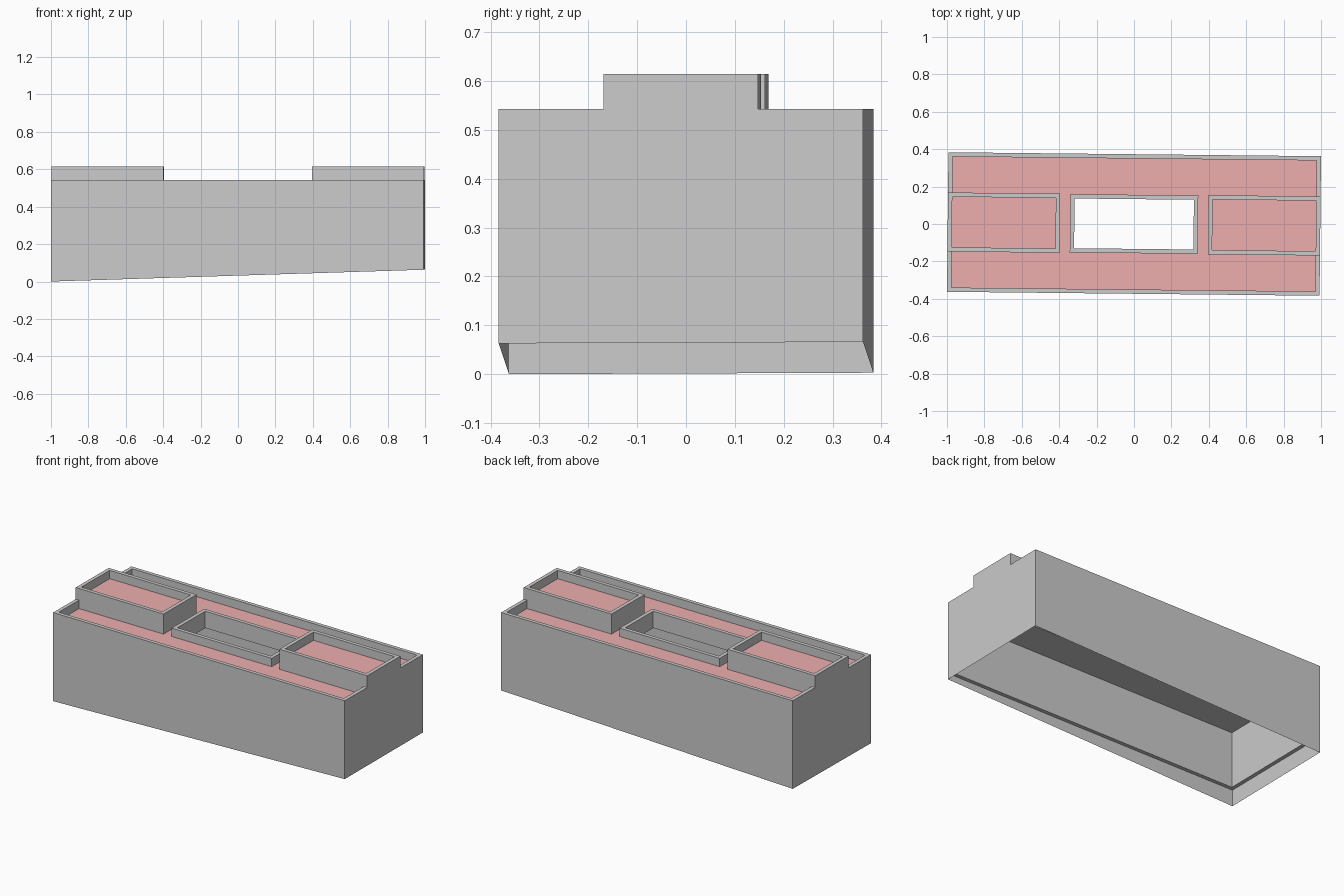
import bpy, bmesh
from math import pi

if "Cube" in bpy.data.objects:
    bpy.data.objects.remove(bpy.data.objects["Cube"])

TURN = -0.0105                      # the whole building is turned slightly
HX, HY, T = 0.996, 0.373, 0.023     # half length, half width, wall thickness
BX, BY = 0.396, 0.158               # inner end and half width of the raised blocks
CX, CY = 0.342, 0.156               # outer half size of the courtyard rim
LEDGE, CEIL, ROOF, RIM = 0.10, 0.44, 0.492, 0.543
STEP = 0.072                        # extra height of the raised blocks


def section(x, y):
    """Bottom and top of the solid at a plan position, None when empty."""
    x, y = abs(x), abs(y)
    if x > HX or y > HY or (x < CX - T and y < CY - T):
        return None
    outer = x > HX - T or y > HY - T
    bottom = LEDGE if outer else CEIL
    if x > BX and y < BY:                               # raised end block
        if outer or x < BX + T or y > BY - T:
            return bottom, RIM + STEP
        return CEIL + STEP, ROOF + STEP
    if outer or (x < CX and y < CY):                    # parapet, court rim
        return bottom, RIM
    return CEIL, ROOF


def finish(bm, name, mats=()):
    mesh = bpy.data.meshes.new(name)
    bm.to_mesh(mesh)
    bm.free()
    for m in mats:
        mesh.materials.append(m)
    ob = bpy.data.objects.new(name, mesh)
    ob.rotation_euler.z = TURN
    bpy.context.collection.objects.link(ob)
    return ob


def face(bm, pts, normal):
    f = bm.faces.new([bm.verts.new(p) for p in pts])
    f.normal_update()
    if sum(a * b for a, b in zip(f.normal, normal)) < 0:
        f.normal_flip()
    return f


def wall(bm, p, q, z0, z1, normal):
    if z1 - z0 > 1e-5:
        face(bm, [(*p, z0), (*q, z0), (*q, z1), (*p, z1)], normal)


def mirrored(vals):
    return sorted([-v for v in vals] + list(vals))


grey = bpy.data.materials.new("wall_grey")
grey.diffuse_color = (0.8, 0.8, 0.8, 1)
grey.use_nodes = True
grey.node_tree.nodes["Principled BSDF"].inputs["Base Color"].default_value = grey.diffuse_color
red = bpy.data.materials.new("roof_red")
red.diffuse_color = (0.85, 0.42, 0.42, 1)
red.use_nodes = True
red.node_tree.nodes["Principled BSDF"].inputs["Base Color"].default_value = red.diffuse_color

# Building shell: walls, roofs, parapets, blocks and court from plan cells
xs = mirrored([HX, HX - T, BX + T, BX, CX, CX - T])
ys = mirrored([HY, HY - T, BY, CY, BY - T, CY - T])
bm = bmesh.new()
for x0, x1 in zip(xs, xs[1:]):
    for y0, y1 in zip(ys, ys[1:]):
        cx, cy = (x0 + x1) / 2, (y0 + y1) / 2
        cell = section(cx, cy)
        if cell is None:
            continue
        b, t = cell
        quad = [(x0, y0), (x1, y0), (x1, y1), (x0, y1)]
        top = face(bm, [(*p, t) for p in quad], (0, 0, 1))
        top.material_index = int(t in (ROOF, ROOF + STEP))
        face(bm, [(*p, b) for p in quad], (0, 0, -1))
        for i, n in enumerate([(0, -1, 0), (1, 0, 0), (0, 1, 0), (-1, 0, 0)]):
            p, q = quad[i], quad[(i + 1) % 4]
            mx, my = (p[0] + q[0]) / 2, (p[1] + q[1]) / 2
            near = section(mx + n[0] * 5e-4, my + n[1] * 5e-4)
            if near is None:
                wall(bm, p, q, b, t, n)
            else:
                wall(bm, p, q, near[1], t, n)
                wall(bm, p, q, b, near[0], n)
bmesh.ops.remove_doubles(bm, verts=bm.verts, dist=1e-5)
bmesh.ops.dissolve_limit(bm, angle_limit=pi / 180, verts=bm.verts,
                         edges=bm.edges, delimit={'MATERIAL'})
finish(bm, "building_shell", (grey, red))

# Thin skirt below the walls, following the sloping ground
corners = [(-HX, -HY, 0), (HX, -HY, 0.063), (HX, HY, 0.066), (-HX, HY, 0.003)]
normals = [(0, -1, 0), (1, 0, 0), (0, 1, 0), (-1, 0, 0)]
bm = bmesh.new()
for i, n in enumerate(normals):
    p, q = corners[i], corners[(i + 1) % 4]
    face(bm, [p, q, (*q[:2], LEDGE), (*p[:2], LEDGE)], n)
bmesh.ops.remove_doubles(bm, verts=bm.verts, dist=1e-5)
finish(bm, "foundation_skirt", (grey,))
